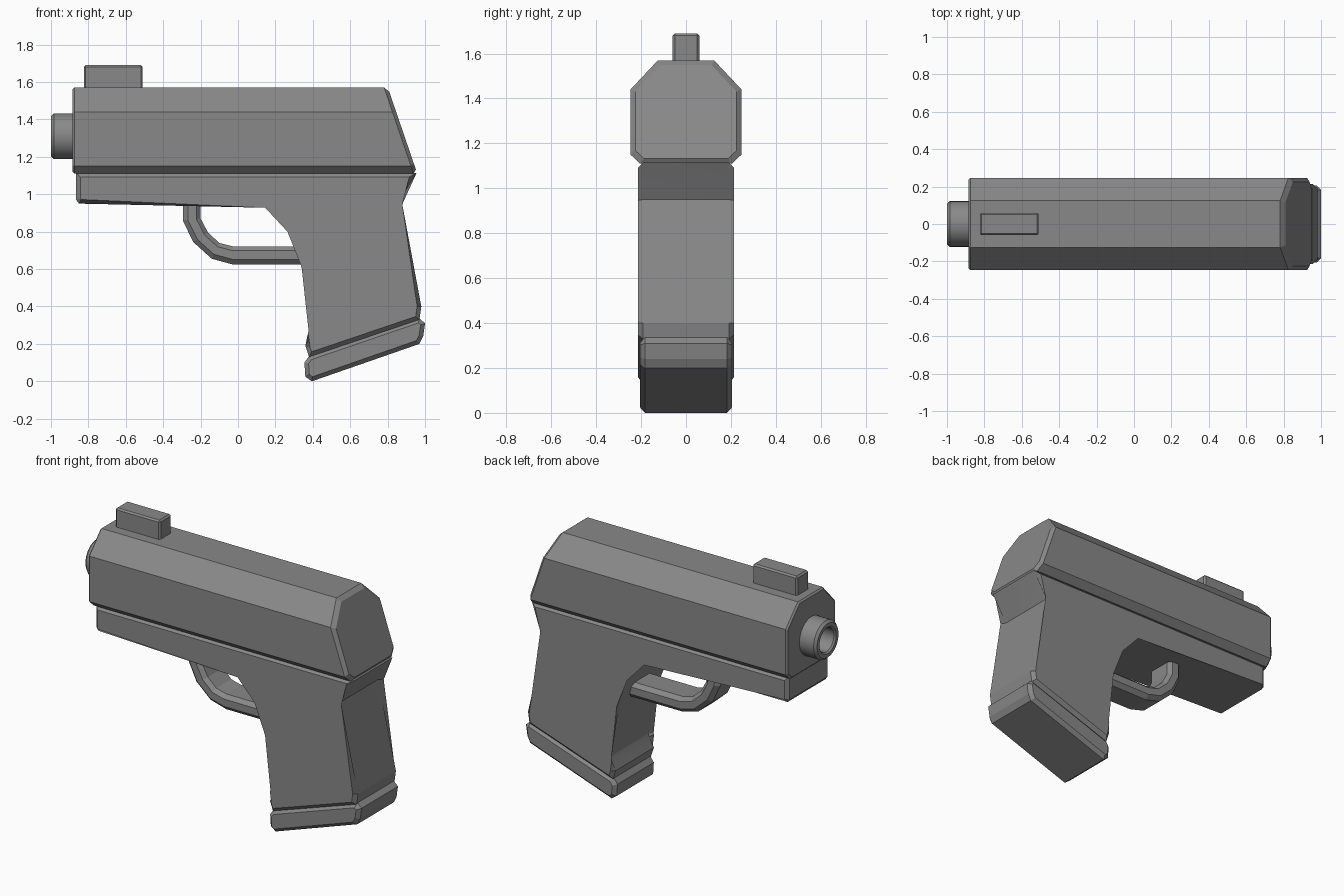
import bpy, bmesh, math

cube = bpy.data.objects.get("Cube")
if cube:
    bpy.data.objects.remove(cube)

grey = bpy.data.materials.new("mid grey")
grey.use_nodes = True
colour = (0.25, 0.25, 0.25, 1)
grey.diffuse_color = colour
grey.node_tree.nodes["Principled BSDF"].inputs["Base Color"].default_value = colour


def finish(name, bm, smooth=0):
    bmesh.ops.recalc_face_normals(bm, faces=bm.faces)
    mesh = bpy.data.meshes.new(name)
    bm.to_mesh(mesh)
    bm.free()
    mesh.materials.append(grey)
    obj = bpy.data.objects.new(name, mesh)
    bpy.context.collection.objects.link(obj)
    if smooth:
        bpy.ops.object.select_all(action="DESELECT")
        obj.select_set(True)
        bpy.context.view_layer.objects.active = obj
        bpy.ops.object.shade_smooth_by_angle(angle=math.radians(smooth))
    return obj


def loft(bm, rings, capped=True):
    rows = [[bm.verts.new(p) for p in ring] for ring in rings]
    for a, b in zip(rows, rows[1:]):
        for i in range(len(a)):
            j = (i + 1) % len(a)
            bm.faces.new((a[i], a[j], b[j], b[i]))
    if capped:
        bm.faces.new(rows[0])
        bm.faces.new(rows[-1])


def side_profile(name, points, half, bevel, smooth=0):
    """Extrude an x-z outline across y and chamfer the rims of both sides."""
    bm = bmesh.new()
    loft(bm, [[(x, y, z) for x, z in points] for y in (-half, half)])
    rims = [e for e in bm.edges if abs(e.verts[0].co.y - e.verts[1].co.y) < 1e-5]
    bmesh.ops.bevel(bm, geom=rims, offset=bevel, segments=1, affect="EDGES")
    return finish(name, bm, smooth)


# Slide: eight-sided section with a raked, chamfered rear
half_section = [(0.205, 1.11), (0.247, 1.15), (0.247, 1.44), (0.125, 1.57)]
section = half_section + [(-y, z) for y, z in reversed(half_section)]


def slide_ring(inset, rear=None):
    ring = []
    for y, z in section:
        y *= 1 - inset / 0.25
        z = 1.34 + (z - 1.34) * (1 - inset / 0.23)
        x = -0.885 + 0.01 - inset if rear is None else rear - 0.342 * (z - 1.15)
        ring.append((x, y, z))
    return ring


bm = bmesh.new()
loft(bm, [slide_ring(0.01), slide_ring(0), slide_ring(0, 0.925), slide_ring(0.022, 0.945)])
finish("slide", bm)

# Frame and grip in one outline
side_profile("frame_and_grip", [
    (-0.865, 1.115), (-0.865, 0.97), (-0.85, 0.95), (0.155, 0.95), (0.285, 0.81),
    (0.34, 0.61), (0.4, 0.27), (0.395, 0.25), (0.36, 0.19), (0.38, 0.13),
    (0.97, 0.33), (0.98, 0.40), (0.855, 0.95), (0.955, 1.115)], 0.213, 0.022, 20)

# Base plate under the grip
side_profile("grip_base", [
    (0.38, 0.135), (0.355, 0.10), (0.36, 0.025), (0.395, 0.0),
    (0.97, 0.2), (0.99, 0.24), (1.0, 0.31), (0.97, 0.337)], 0.205, 0.022)

# Trigger guard: chamfered bar swept between its outer and inner outlines
outer = [(-0.295, 0.97), (-0.295, 0.86), (-0.24, 0.745), (-0.14, 0.655), (-0.03, 0.625), (0.36, 0.625)]
inner = [(-0.2, 0.97), (-0.2, 0.87), (-0.16, 0.795), (-0.1, 0.74), (-0.03, 0.722), (0.36, 0.722)]
bar = [(0, -0.075), (0.28, -0.1), (0.76, -0.1), (1, -0.075),
       (1, 0.075), (0.76, 0.1), (0.28, 0.1), (0, 0.075)]
bm = bmesh.new()
loft(bm, [[(a[0] + (b[0] - a[0]) * t, y, a[1] + (b[1] - a[1]) * t) for t, y in bar]
          for a, b in zip(outer, inner)])
finish("trigger_guard", bm)

# Barrel: lathed tube with a chamfered rim and a blind bore
bm = bmesh.new()
lathe = [(-0.86, 0.122), (-0.985, 0.122), (-1.0, 0.108), (-1.0, 0.085), (-0.99, 0.075), (-0.89, 0.075)]
steps = 32
loft(bm, [[(x, r * math.cos(math.tau * i / steps), 1.31 + r * math.sin(math.tau * i / steps))
           for i in range(steps)] for x, r in lathe])
finish("barrel", bm, 30)

# Front sight: chamfered block
bm = bmesh.new()
bmesh.ops.create_cube(bm, size=1)
for v in bm.verts:
    v.co = (-0.667 + v.co.x * 0.315, v.co.y * 0.12, 1.615 + v.co.z * 0.15)
bmesh.ops.bevel(bm, geom=bm.edges[:], offset=0.01, segments=1, affect="EDGES")
finish("front_sight", bm)
